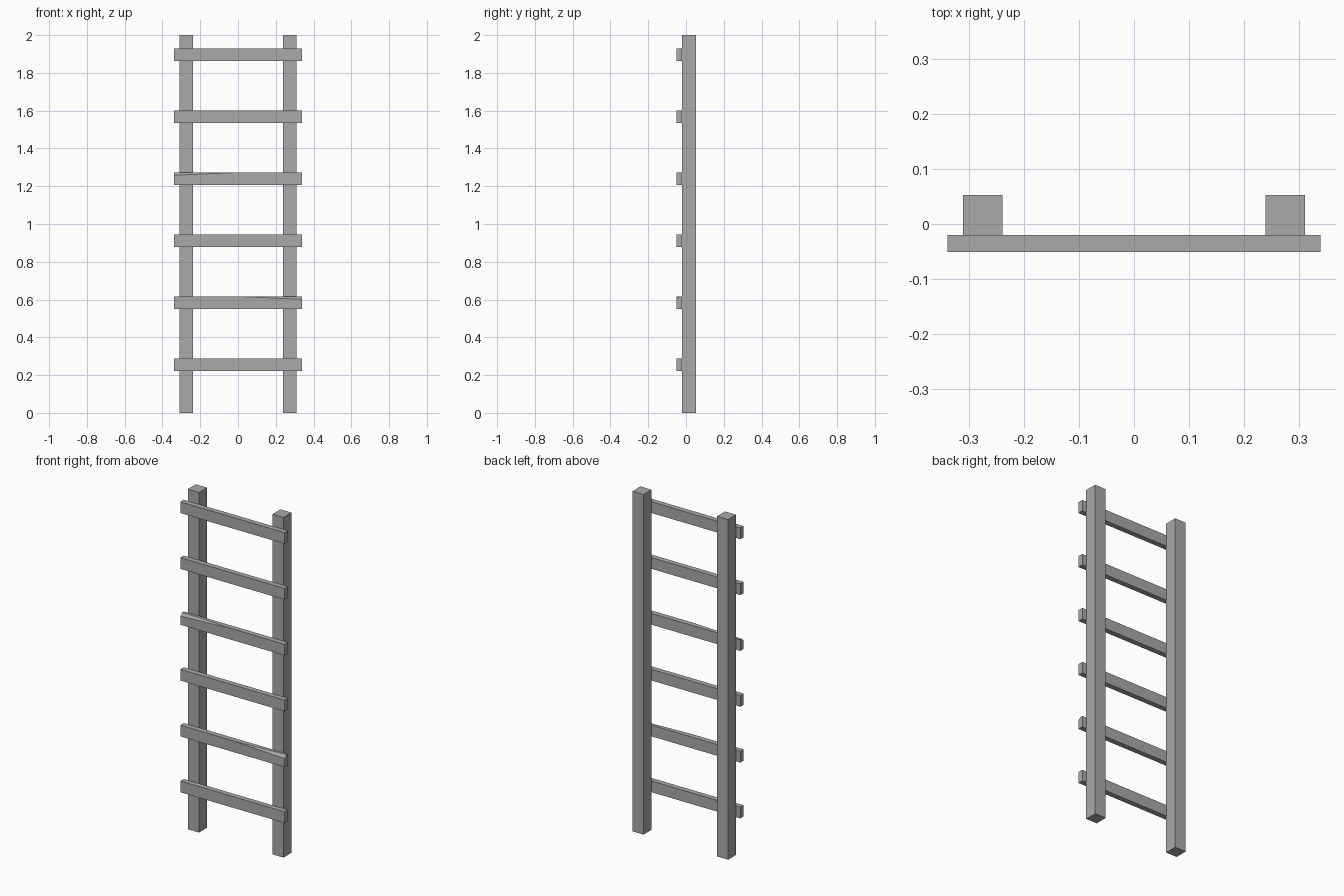
import bpy
import bmesh
from mathutils import Vector

cube = bpy.data.objects.get("Cube")
if cube:
    bpy.data.objects.remove(cube, do_unlink=True)

grey = bpy.data.materials.new("plain grey")
grey.use_nodes = True
COLOR = (0.4, 0.4, 0.4, 1)
grey.diffuse_color = COLOR
grey.node_tree.nodes["Principled BSDF"].inputs["Base Color"].default_value = COLOR


def beam(name, low, high, chip_side=0):
    """Box between two corners; chip_side tapers the front top edge at one end."""
    low, high = Vector(low), Vector(high)
    bm = bmesh.new()
    bmesh.ops.create_cube(bm, size=1)
    for v in bm.verts:
        v.co = (low + high) / 2 + v.co * (high - low)
    if chip_side:
        end = chip_side * high.x
        start = Vector((0, low.y, high.z))
        front = Vector((end, low.y, high.z - 0.015))
        top = Vector((end, low.y + 0.018, high.z))
        normal = (front - start).cross(top - start)
        if normal.z < 0:
            normal.negate()
        geom = bm.verts[:] + bm.edges[:] + bm.faces[:]
        bmesh.ops.bisect_plane(bm, geom=geom, plane_co=start, plane_no=normal,
                               clear_outer=True)
        bmesh.ops.holes_fill(bm, edges=[e for e in bm.edges if e.is_boundary])
        bmesh.ops.recalc_face_normals(bm, faces=bm.faces[:])
    mesh = bpy.data.meshes.new(name)
    bm.to_mesh(mesh)
    bm.free()
    mesh.materials.append(grey)
    obj = bpy.data.objects.new(name, mesh)
    bpy.context.collection.objects.link(obj)


# Side posts
for name, x in (("left_post", 0.275), ("right_post", -0.275)):
    beam(name, (x - 0.036, -0.021, 0), (x + 0.036, 0.053, 2))

# Rungs nailed to the front, two of them with a chipped end
chips = {1: 1, 3: -1}
for i in range(6):
    z = 0.255 + i * 0.3283
    beam(f"rung_{i + 1}", (-0.339, -0.051, z - 0.033), (0.339, -0.02, z + 0.033),
         chips.get(i, 0))
